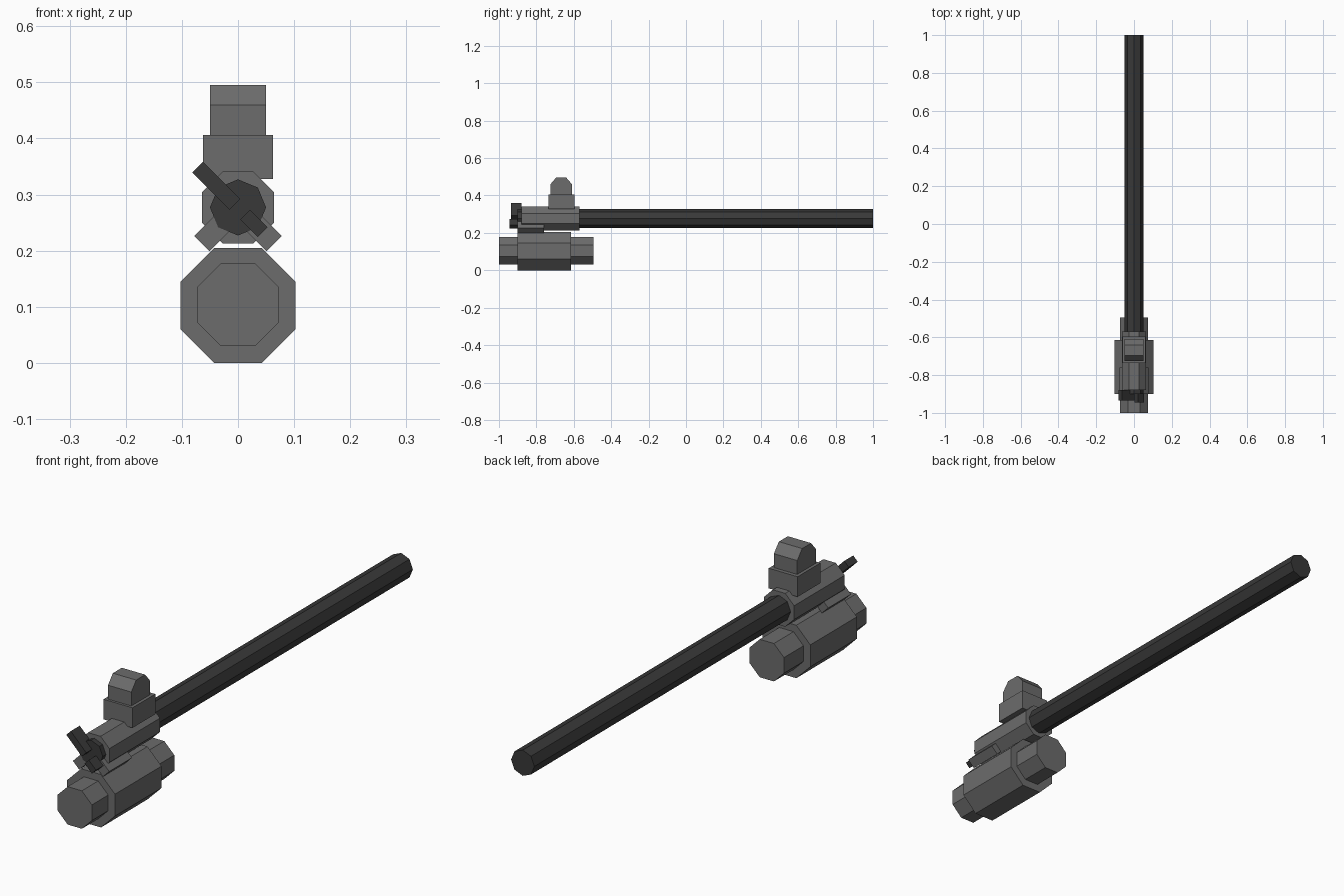
import bpy, math

if "Cube" in bpy.data.objects:
    bpy.data.objects.remove(bpy.data.objects["Cube"])


def material(name, v):
    m = bpy.data.materials.new(name)
    m.diffuse_color = (v, v, v, 1)
    m.use_nodes = True
    m.node_tree.nodes["Principled BSDF"].inputs["Base Color"].default_value = m.diffuse_color
    return m


grey = material("gunmetal grey", 0.15)
dark = material("dark steel", 0.04)
AXIS_Z = 0.277   # height of the long rod's axis


def extrude(name, profile, y0, y1, mat):
    """Solid from an (x, z) outline, extruded along y."""
    n = len(profile)
    verts = [(x, y, z) for y in (y0, y1) for x, z in profile]
    faces = [tuple(range(n)), tuple(range(2 * n - 1, n - 1, -1))]
    faces += [(i, i + n, (i + 1) % n + n, (i + 1) % n) for i in range(n)]
    me = bpy.data.meshes.new(name)
    me.from_pydata(verts, [], faces)
    me.materials.append(mat)
    ob = bpy.data.objects.new(name, me)
    bpy.context.collection.objects.link(ob)
    return ob


def octagon(radius, cz, turn=0.0):
    return [(radius * math.cos(turn + i * math.pi / 4),
             cz + radius * math.sin(turn + i * math.pi / 4)) for i in range(8)]


def flat_octagon(half_width, cz):
    return octagon(half_width / math.cos(math.pi / 8), cz, math.pi / 8)


def box(name, hx, y0, y1, z0, z1, mat):
    return extrude(name, [(-hx, z0), (hx, z0), (hx, z1), (-hx, z1)], y0, y1, mat)


def spoke(name, angle, r0, r1, width, y0, y1, mat):
    """Bar radiating from the rod axis at an angle in the x-z plane."""
    c, s, h = math.cos(angle), math.sin(angle), width / 2
    pts = [(r * c - w * s, AXIS_Z + r * s + w * c)
           for r, w in ((r0, -h), (r1, -h), (r1, h), (r0, h))]
    return extrude(name, pts, y0, y1, mat)


# Long rod and its sleeve
extrude("long_rod", octagon(0.05, AXIS_Z), -0.90, 1.0, dark)
extrude("rod_sleeve", flat_octagon(0.0645, AXIS_Z), -0.88, -0.57, grey)

# Lower cylinder with a narrower core
extrude("lower_cylinder", flat_octagon(0.1025, 0.1025), -0.90, -0.615, grey)
extrude("lower_core", flat_octagon(0.0735, 0.1035), -1.0, -0.495, grey)

# Diagonal struts joining sleeve and cylinder
for side, deg in (("right", -45), ("left", -135)):
    spoke("strut_" + side, math.radians(deg), 0.03, 0.091, 0.038, -0.90, -0.76, grey)

# Mount block and top block with sloped front and back edges
box("mount_block", 0.062, -0.735, -0.595, 0.328, 0.406, grey)
top = extrude("top_block", [(-0.725, 0.406), (-0.61, 0.406), (-0.61, 0.46),
                            (-0.64, 0.495), (-0.695, 0.495), (-0.725, 0.46)],
              -0.05, 0.05, grey)
for v in top.data.vertices:     # turn the side outline to run across x
    v.co.x, v.co.y = -v.co.y, v.co.x

# Dark levers on the front end
spoke("long_lever", math.radians(135), 0.008, 0.102, 0.027, -0.935, -0.88, dark)
spoke("short_lever", math.radians(-45), 0.018, 0.062, 0.025, -0.945, -0.89, dark)
